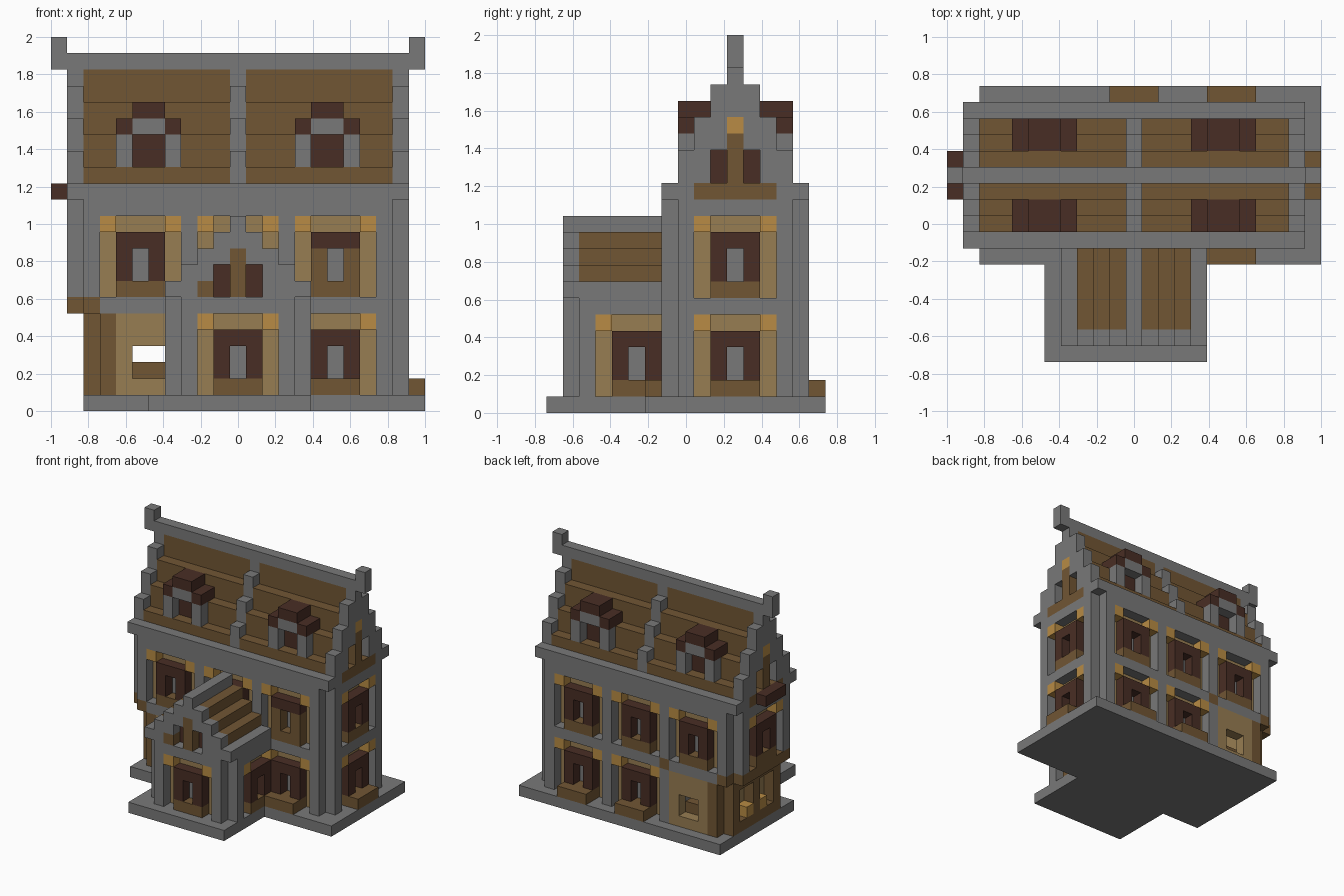
import bpy, bmesh, math

if "Cube" in bpy.data.objects:
    bpy.data.objects.remove(bpy.data.objects["Cube"], do_unlink=True)

U = 2 / 23  # block size
COLOURS = {
    "stone_grey": (0.19, 0.19, 0.19),
    "wood_brown": (0.165, 0.093, 0.034),
    "dark_brown": (0.066, 0.027, 0.018),
    "tan_wood": (0.31, 0.205, 0.084),
    "golden_wood": (0.48, 0.26, 0.058),
}
GREY, WOOD, DARK, TAN, GOLD = COLOURS
materials = []
for name, rgb in COLOURS.items():
    mat = bpy.data.materials.new(name)
    mat.use_nodes = True
    mat.diffuse_color = (*rgb, 1)
    bsdf = mat.node_tree.nodes["Principled BSDF"]
    bsdf.inputs["Base Color"].default_value = (*rgb, 1)
    bsdf.inputs["Roughness"].default_value = 0.9
    materials.append(mat)
SLOT = {name: n for n, name in enumerate(COLOURS)}

cells = {}  # block position -> (part, colour)


def fill(part, colour, xs, ys, zs):
    """Fill an inclusive block range; a colour of None carves it away."""
    def span(r):
        return range(r[0], r[1] + 1) if isinstance(r, tuple) else (r,)
    for i in span(xs):
        for j in span(ys):
            for k in span(zs):
                if colour:
                    cells[i, j, k] = (part, colour)
                else:
                    cells.pop((i, j, k), None)


# Wall planes: axis along the wall, outer block layer, outward direction
FRONT, BACK = ("x", 7, -1), ("x", 15, 1)
LEFT, RIGHT = ("y", 1, -1), ("y", 21, 1)
WING_FRONT, WING_LEFT, WING_RIGHT = ("x", 1, -1), ("y", 7, -1), ("y", 15, 1)


def on_wall(part, colour, wall, along, depth, zs):
    axis, plane, out = wall
    d = plane + out * depth
    if axis == "x":
        fill(part, colour, along, d, zs)
    else:
        fill(part, colour, d, along, zs)


def window(part, wall, a, k, frame=DARK, box=False):
    whole, inner, end = (a, a + 4), (a + 1, a + 3), a + 4
    on_wall(part, None, wall, whole, 0, (k, k + 4))
    on_wall(part, TAN, wall, whole, -1, (k, k + 4))
    on_wall(part, GREY, wall, a + 2, -1, (k + 1, k + 2))
    for side in (a + 1, a + 3):
        on_wall(part, frame, wall, side, 0, (k + 1, k + 2))
    on_wall(part, DARK, wall, inner, 0, k + 3)
    on_wall(part, WOOD, wall, inner, 0, k)
    for corner in (a, end):
        on_wall(part, GOLD, wall, corner, 0, k + 4)
    if box:
        on_wall(part, WOOD, wall, inner, 1, k)


# Foundation
fill("foundation", GREY, (2, 22), (6, 16), 0)
fill("foundation", GREY, (6, 15), (0, 5), 0)

# Main house with notched corners and cornice
fill("main_walls", GREY, (2, 20), (7, 15), (1, 12))
fill("main_walls", GREY, (1, 21), (8, 14), (1, 12))
fill("cornice", GREY, (1, 21), (7, 15), 13)

# House windows
for a in (3, 9, 15):
    window("upper_front_windows", FRONT, a, 7, WOOD if a == 15 else DARK)
    window("upper_back_windows", BACK, a, 7)
window("lower_front_window", FRONT, 15, 1, box=True)
for a in (9, 15):
    window("lower_back_windows", BACK, a, 1, box=True)
window("upper_left_window", LEFT, 9, 7)
window("upper_right_window", RIGHT, 9, 7)
window("lower_right_window", RIGHT, 9, 1, box=True)

# Open shop in the lower left corner
fill("shop", None, (1, 7), (7, 15), (1, 5))
for wall in (FRONT, BACK):
    on_wall("shop", WOOD, wall, 3, 0, (1, 5))
    on_wall("shop", TAN, wall, (4, 7), 0, (1, 5))
    on_wall("shop", None, wall, (5, 6), 0, (2, 3))
    on_wall("shop", WOOD, wall, (5, 6), -1, (1, 2))
    on_wall("shop", WOOD, wall, 2, 0, 6)
fill("shop", TAN, 3, (8, 14), (1, 5))
for j in (8, 11, 14):
    fill("shop", WOOD, 2, j, (1, 5))
fill("shop", WOOD, 2, (8, 14), 1)
fill("shop", WOOD, 2, (8, 14), 5)
for j in (10, 12):
    fill("shop", GOLD, 2, j, 2)
fill("shop", WOOD, 1, (8, 14), 6)
fill("shop", WOOD, 8, 15, 6)

# Stepped main roof: planks between raised stone ribs
for step in range(4):
    ys = (8 + step, 14 - step)
    top = 14 + 2 * step
    fill("main_roof", WOOD, (2, 20), ys, (14, top))
    for i in (1, 11, 21):
        fill("roof_ribs", GREY, i, ys, (14, top + 1))
fill("main_roof", WOOD, (2, 10), 11, (14, 20))
fill("main_roof", WOOD, (12, 20), 11, (14, 20))
fill("ridge", GREY, (0, 22), 11, 21)
for i in (0, 22):
    fill("ridge", GREY, i, 11, 22)

# End gable windows
for wall in (LEFT, RIGHT):
    part = "gable_windows"
    on_wall(part, WOOD, wall, (9, 13), 0, 13)
    for j in (10, 12):
        on_wall(part, None, wall, j, 0, (14, 15))
        on_wall(part, DARK, wall, j, -1, (14, 15))
    on_wall(part, WOOD, wall, 11, 0, (14, 16))
    on_wall(part, GOLD, wall, 11, 0, 17)
on_wall("left_gable_ledge", DARK, LEFT, (10, 12), 1, 13)

# Dormers on both slopes
for i in (4, 15):
    for outer, inner in ((8, 9), (14, 13)):
        ys = (min(outer, inner), max(outer, inner))
        mid = (i + 1, i + 2)
        for side in (i, i + 3):
            fill("dormers", GREY, side, outer, (15, 16))
            fill("dormers", DARK, side, ys, 17)
        fill("dormers", DARK, mid, inner, (15, 16))
        fill("dormers", GREY, mid, ys, 17)
        fill("dormers", DARK, mid, ys, 18)

# Front wing walls and windows
fill("wing_walls", GREY, (8, 14), (1, 7), (1, 6))
fill("wing_walls", GREY, (7, 15), (2, 7), (1, 6))
fill("wing_walls", GREY, (7, 15), (1, 6), 7)
window("wing_front_window", WING_FRONT, 9, 1)
window("wing_right_window", WING_RIGHT, 3, 1)
window("wing_left_window", WING_LEFT, 3, 1)

# Wing roof and stepped front gable
for step in range(4):
    xs = (8 + step, 14 - step)
    fill("wing_roof", GREY if step == 3 else WOOD, xs, (2, 6), 8 + step)
    fill("wing_gable", GREY, xs, 1, 8 + step)
for i in (10, 12):
    fill("wing_gable", None, i, 1, (7, 8))
    fill("wing_gable", DARK, i, 2, (7, 8))
fill("wing_gable", WOOD, 11, 1, (7, 9))
fill("wing_gable", WOOD, 9, 1, 7)

# Turn each part's exposed block sides into a clean mesh
for part in sorted({p for p, _ in cells.values()}):
    bm = bmesh.new()
    for pos, (owner, colour) in cells.items():
        if owner != part:
            continue
        for axis in range(3):
            b, c = (axis + 1) % 3, (axis + 2) % 3
            for sign in (0, 1):
                near = list(pos)
                near[axis] += 2 * sign - 1
                if tuple(near) in cells:
                    continue
                verts = []
                for s, t in ((0, 0), (1, 0), (1, 1), (0, 1)):
                    p = list(pos)
                    p[axis] += sign
                    p[b] += s
                    p[c] += t
                    verts.append(bm.verts.new(((p[0] - 11.5) * U, (p[1] - 8.5) * U, p[2] * U)))
                face = bm.faces.new(verts if sign else verts[::-1])
                face.material_index = SLOT[colour]
    bmesh.ops.remove_doubles(bm, verts=bm.verts[:], dist=U / 100)
    bmesh.ops.dissolve_limit(bm, angle_limit=math.radians(1), verts=bm.verts[:],
                             edges=bm.edges[:], delimit={"MATERIAL"})
    mesh = bpy.data.meshes.new(part)
    for mat in materials:
        mesh.materials.append(mat)
    bm.to_mesh(mesh)
    bm.free()
    bpy.context.scene.collection.objects.link(bpy.data.objects.new(part, mesh))
